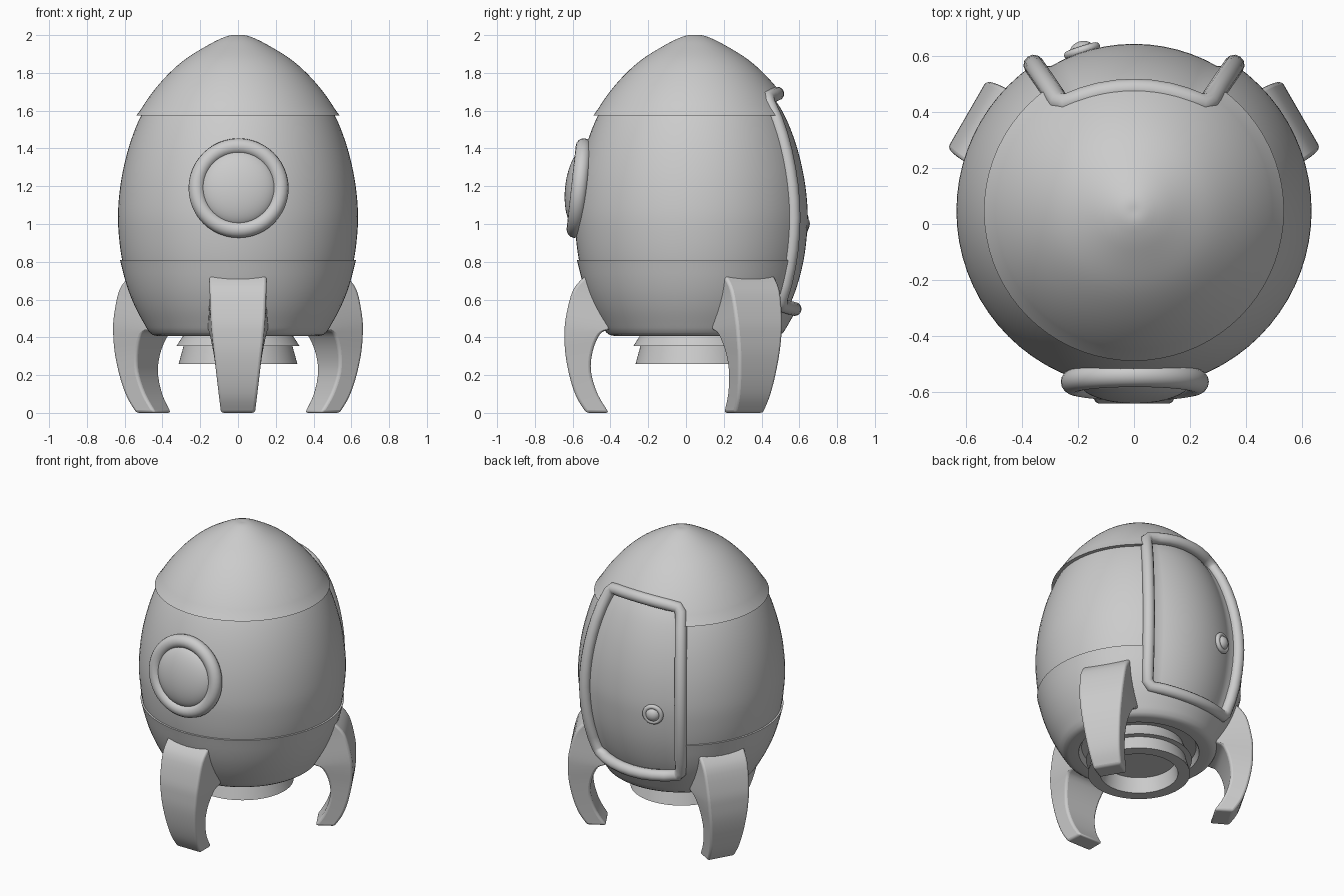
import bpy, bmesh, math
from mathutils import Vector

if "Cube" in bpy.data.objects:
    bpy.data.objects.remove(bpy.data.objects["Cube"])

CY = 0.047            # y of the rocket's axis
DOOR = math.radians(34.5)
SEG = 72


def spline(pts, n=5):
    """Catmull-Rom samples through points of any dimension."""
    out = []
    for i in range(len(pts) - 1):
        p0, p1, p2 = pts[max(i - 1, 0)], pts[i], pts[i + 1]
        p3 = pts[min(i + 2, len(pts) - 1)]
        for k in range(n):
            t = k / n
            out.append(tuple(0.5 * (2 * b + (c - a) * t + (2 * a - 5 * b + 4 * c - d) * t * t
                                    + (3 * b - a - 3 * c + d) * t ** 3)
                             for a, b, c, d in zip(p0, p1, p2, p3)))
    out.append(tuple(pts[-1]))
    return out


def finish(bm, name, angle=40):
    bmesh.ops.remove_doubles(bm, verts=bm.verts, dist=1e-5)
    bmesh.ops.recalc_face_normals(bm, faces=bm.faces)
    for f in bm.faces:
        f.smooth = True
    me = bpy.data.meshes.new(name)
    bm.to_mesh(me)
    bm.free()
    me.set_sharp_from_angle(angle=math.radians(angle))
    ob = bpy.data.objects.new(name, me)
    bpy.context.collection.objects.link(ob)
    return ob


def polar(r, a, z):
    """Angle is measured from the back (+y)."""
    return Vector((r * math.sin(a), CY + r * math.cos(a), z))


def lathe(name, profile, inset=0.0):
    """Revolve (r, z) points; inset sinks the doorway region."""
    bm = bmesh.new()
    rows = []
    for r, z in profile:
        row = []
        for i in range(SEG):
            a = 2 * math.pi * i / SEG
            a = a - 2 * math.pi if a > math.pi else a
            sunk = inset if abs(a) < DOOR and 0.56 < z < 1.685 else 0
            row.append(bm.verts.new(polar(max(r - sunk, 0), a, z)))
        rows.append(row)
    for r0, r1 in zip(rows, rows[1:]):
        for i in range(SEG):
            j = (i + 1) % SEG
            bm.faces.new((r0[i], r0[j], r1[j], r1[i]))
    return finish(bm, name)


# Egg-shaped hull
HULL = spline([(0, 1.99), (0.05, 1.985), (0.15, 1.935), (0.27, 1.86), (0.37, 1.77),
               (0.457, 1.665), (0.52, 1.56), (0.577, 1.41), (0.617, 1.24), (0.635, 1.07),
               (0.63, 0.93), (0.61, 0.79), (0.575, 0.66), (0.53, 0.55), (0.475, 0.45)])


def radius(z):
    for (ra, za), (rb, zb) in zip(HULL, HULL[1:]):
        if zb <= z <= za:
            return ra + (rb - ra) * (za - z) / max(za - zb, 1e-6)
    return HULL[-1][0]


lathe("hull", HULL + [(0.44, 0.43), (0.37, 0.44), (0.34, 0.45), (0, 0.45)], 0.038)

# Nose cap and lower band: thin overlapping shells, sunk out of sight at the doorway
cap = [(r + 0.012 * min(1, r / 0.1), z + 0.01) for r, z in HULL if z > 1.585]
lathe("nose_cap", cap + [(0.537, 1.575), (0.50, 1.575)], 0.075)
band = [(0.59, 0.812), (0.625, 0.81)] + [(r + 0.009, z) for r, z in HULL if z < 0.79]
lathe("lower_band", band + [(0.468, 0.425), (0.45, 0.412), (0.43, 0.408),
                            (0.37, 0.41), (0.35, 0.45)], 0.075)

# Exhaust nozzle: two flared rings
lathe("nozzle", [(0.27, 0.46), (0.29, 0.41), (0.325, 0.355), (0.288, 0.355),
                 (0.314, 0.26), (0.24, 0.26), (0.225, 0.36), (0, 0.36)])

# Door frame: a tube following the hull
A = DOOR
loop = []
for k in range(13):
    z = 0.60 + (1.64 - 0.60) * k / 12
    loop.append((A, z))
for k in range(9):
    u = 1 - k / 4
    loop.append((u * A * 0.93, 1.69 - 0.022 * u * u))
right = [(-a, z) for a, z in loop[:13]][::-1]
loop += right
for k in range(9):
    u = -1 + k / 4
    loop.append((u * A * 0.93, 0.55 + 0.02 * u * u))
cu = bpy.data.curves.new("door_frame", 'CURVE')
cu.dimensions = '3D'
cu.bevel_depth = 0.037
cu.bevel_resolution = 4
sp = cu.splines.new('POLY')
sp.points.add(len(loop) - 1)
for p, (a, z) in zip(sp.points, loop):
    p.co = (*polar(radius(z) - 0.002, a, z), 1)
sp.use_cyclic_u = True
sp.use_smooth = True
bpy.context.collection.objects.link(bpy.data.objects.new("door_frame", cu))


# Round fittings: a torus rim with a domed centre
def round_fitting(name, loc, normal, major, minor, dome_r, dome_h):
    rot = Vector(normal).to_track_quat('Z', 'Y').to_euler()
    bpy.ops.mesh.primitive_torus_add(major_segments=48, minor_segments=16, location=loc,
                                     rotation=rot, major_radius=major, minor_radius=minor)
    bpy.context.object.name = name + "_rim"
    bpy.ops.object.shade_smooth()
    bpy.ops.mesh.primitive_uv_sphere_add(segments=40, ring_count=20, location=loc, rotation=rot)
    ob = bpy.context.object
    ob.name = name + "_dome"
    ob.scale = (dome_r, dome_r, dome_h)
    bpy.ops.object.shade_smooth()


round_fitting("porthole", (0.003, -0.565, 1.19), (0, -1, 0.11), 0.222, 0.043, 0.2, 0.075)
ka = -math.radians(18)
round_fitting("door_knob", polar(0.602, ka, 1.0), (math.sin(ka), math.cos(ka), -0.05),
              0.052, 0.015, 0.045, 0.035)

# Curved landing fins: outer r, z / inner r, z / outer and inner half width
FIN = spline([(0.575, 0.73, 0.45, 0.72, 0.152, 0.152), (0.645, 0.65, 0.45, 0.60, 0.15, 0.15),
              (0.684, 0.50, 0.44, 0.46, 0.143, 0.16), (0.69, 0.40, 0.50, 0.42, 0.135, 0.152),
              (0.684, 0.30, 0.54, 0.33, 0.125, 0.132), (0.66, 0.18, 0.55, 0.22, 0.112, 0.115),
              (0.625, 0.08, 0.515, 0.10, 0.10, 0.10), (0.575, 0.0, 0.455, 0.0, 0.09, 0.09)], 4)


def fin(name, a):
    side = Vector((math.cos(a), -math.sin(a), 0))
    bm = bmesh.new()
    rings = []
    for ro, zo, ri, zi, wo, wi in FIN:
        o, i = polar(ro, a, max(zo, 0)), polar(ri, a, max(zi, 0))
        rings.append([bm.verts.new(c) for c in
                      (o - side * wo, o + side * wo, i + side * wi, i - side * wi)])
    for r0, r1 in zip(rings, rings[1:]):
        for k in range(4):
            j = (k + 1) % 4
            bm.faces.new((r0[k], r0[j], r1[j], r1[k]))
    bm.faces.new(rings[0])
    bm.faces.new(rings[-1])
    ob = finish(bm, name)
    bev = ob.modifiers.new("soft_edges", 'BEVEL')
    bev.width = 0.018
    bev.segments = 3
    bev.limit_method = 'ANGLE'
    bev.angle_limit = math.radians(40)


for name, deg in (("front_fin", 180), ("right_fin", 60), ("left_fin", -60)):
    fin(name, math.radians(deg))
